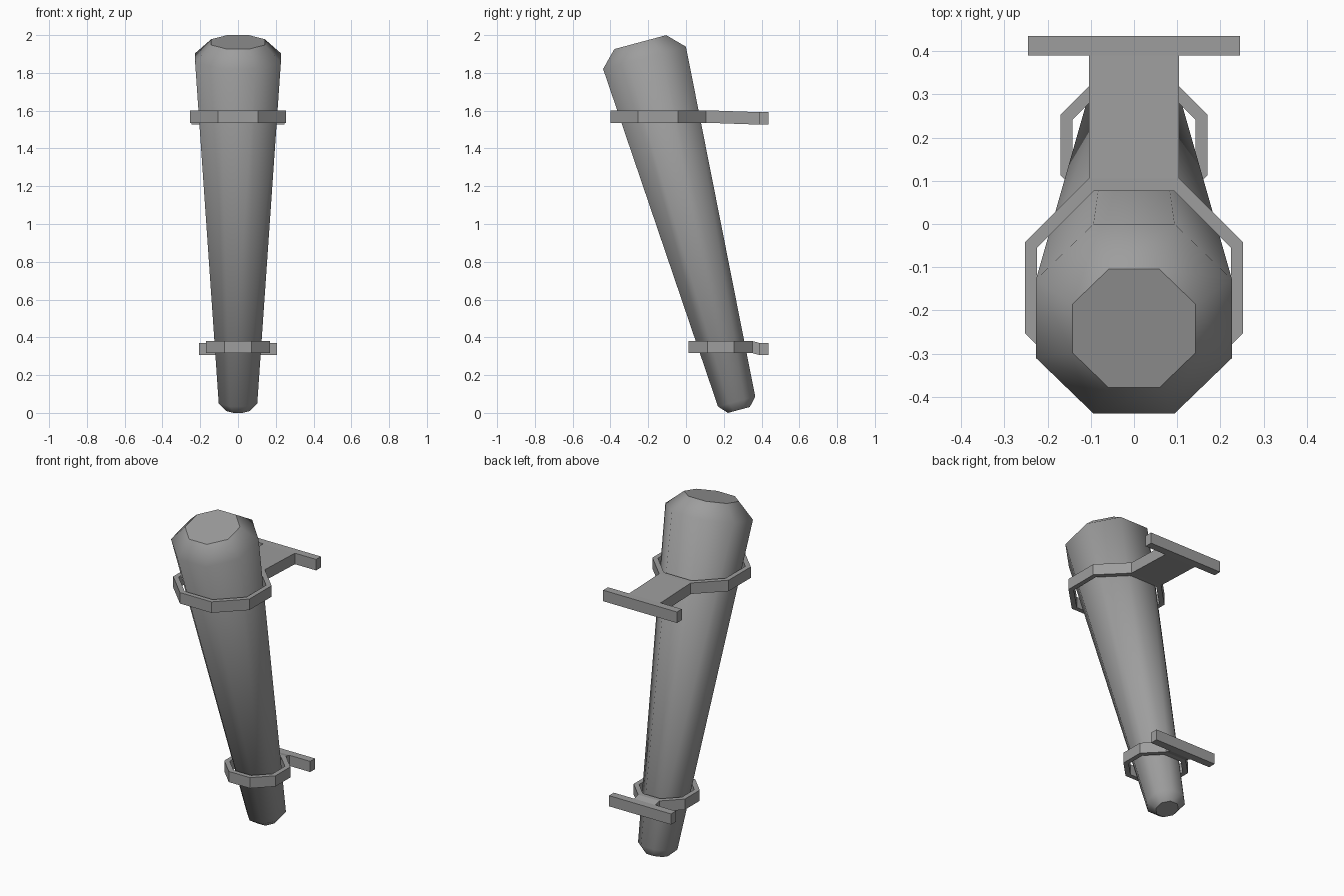
import bpy
import bmesh
from math import cos, pi, radians, sin
from mathutils import Matrix, Vector

cube = bpy.data.objects.get("Cube")
if cube:
    bpy.data.objects.remove(cube, do_unlink=True)

grey = bpy.data.materials.new("plain grey")
grey.use_nodes = True
grey.diffuse_color = (0.34, 0.34, 0.34, 1)
grey.node_tree.nodes["Principled BSDF"].inputs["Base Color"].default_value = (0.34, 0.34, 0.34, 1)


def finish(bm, name):
    bmesh.ops.recalc_face_normals(bm, faces=bm.faces)
    mesh = bpy.data.meshes.new(name)
    bm.to_mesh(mesh)
    bm.free()
    mesh.materials.append(grey)
    obj = bpy.data.objects.new(name, mesh)
    bpy.context.collection.objects.link(obj)
    return obj


def octagon(bm, apothem, z, centre_y=0.0):
    """Eight vertices with flat sides facing the x and y axes."""
    r = apothem / cos(pi / 8)
    angles = [pi / 8 + i * pi / 4 for i in range(8)]
    return [bm.verts.new((r * cos(a), centre_y + r * sin(a), z)) for a in angles]


def bridge(bm, a, b):
    return [bm.faces.new((a[i], a[(i + 1) % 8], b[(i + 1) % 8], b[i])) for i in range(8)]


# Tapered shaft with chamfered ends, leaning forward
def shaft():
    bm = bmesh.new()
    profile = [(0.06, -0.046), (0.102, 0), (0.227, 1.884), (0.142, 1.97)]
    loops = [octagon(bm, r, z) for r, z in profile]
    for low, high in zip(loops, loops[1:]):
        for face in bridge(bm, low, high):
            face.smooth = True
    for loop in (loops[0], loops[-1]):
        cap = bm.faces.new(loop)
        for edge in cap.edges:
            edge.smooth = False
    lean = Matrix.Translation((0, 0.268, 0.06)) @ Matrix.Rotation(radians(15), 4, "X")
    bmesh.ops.transform(bm, matrix=lean, verts=bm.verts)
    finish(bm, "tapered_shaft")


# Loose octagonal collar around the shaft
def collar(name, apothem, centre_y, low, high):
    bm = bmesh.new()
    inner = apothem - 0.028
    loops = [octagon(bm, r, z, centre_y) for r, z in
             ((apothem, low), (apothem, high), (inner, high), (inner, low))]
    for i in range(4):
        bridge(bm, loops[i], loops[(i + 1) % 4])
    finish(bm, name)


# Box whose top may slope down toward the back
def block(name, half_width, front, back, low, high, drop=0.0):
    bm = bmesh.new()
    bmesh.ops.create_cube(bm, size=1)
    for v in bm.verts:
        at_back = v.co.y > 0
        z = high if v.co.z > 0 else low
        v.co = Vector((half_width * (1 if v.co.x > 0 else -1),
                       back if at_back else front,
                       z - drop * at_back))
    finish(bm, name)


# Collar, arm and wall bar of one bracket
def bracket(prefix, apothem, centre_y, low, high, bar_half):
    drop = 0.01
    collar(prefix + "_collar", apothem, centre_y, low, high)
    block(prefix + "_arm", apothem * 0.414, centre_y + apothem, 0.39, low, high, drop)
    block(prefix + "_wall_bar", bar_half, 0.39, 0.436, low - drop, high - drop)


shaft()
bracket("upper", 0.253, -0.148, 1.536, 1.602, 0.245)
bracket("lower", 0.17, 0.183, 0.316, 0.38, 0.206)
